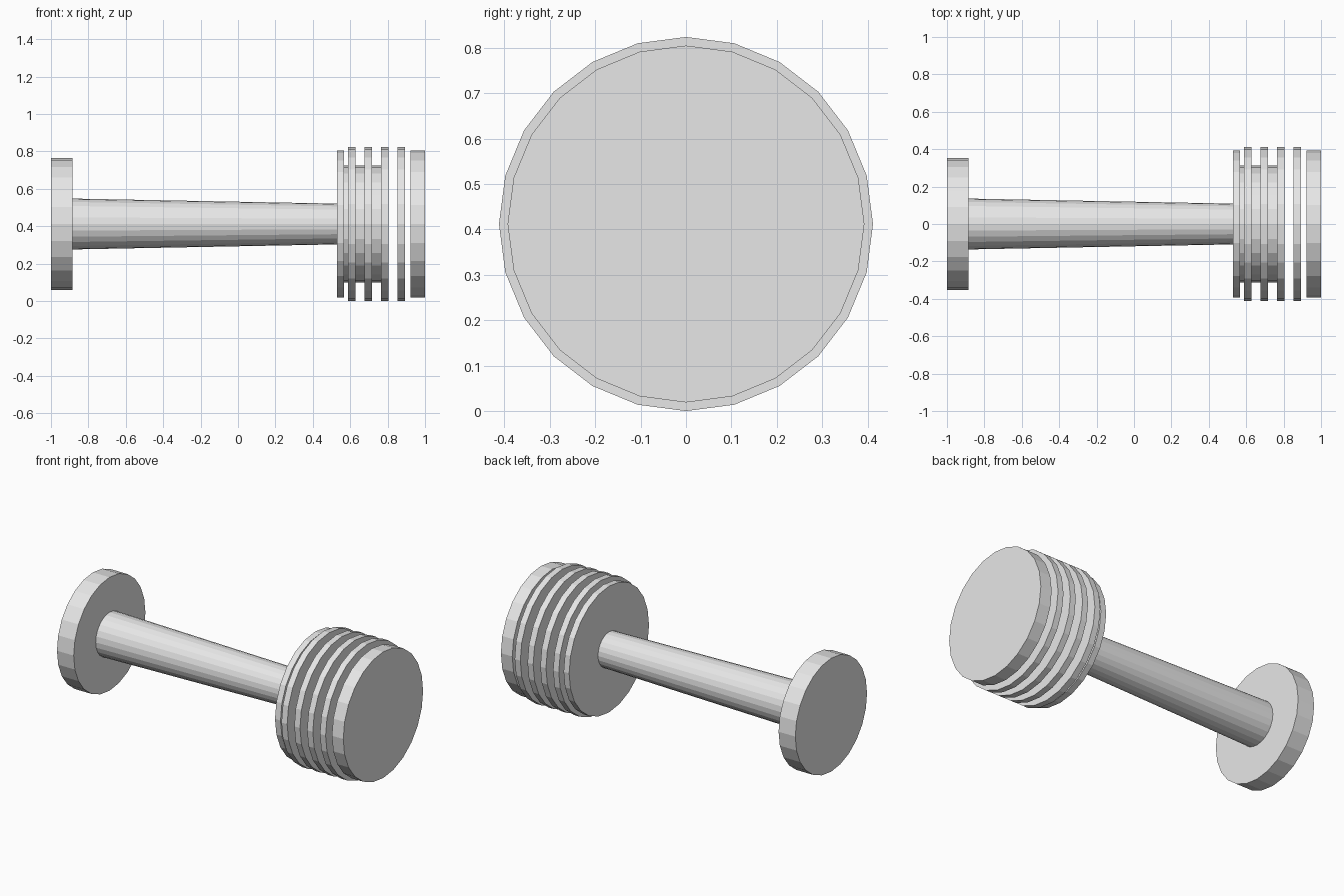
import bpy, bmesh, math
from mathutils import Matrix

if "Cube" in bpy.data.objects:
    bpy.data.objects.remove(bpy.data.objects["Cube"])

AXIS_Z = 0.412
SIDES = 24

grey = bpy.data.materials.new("light grey")
grey.diffuse_color = (0.8, 0.8, 0.8, 1)
grey.use_nodes = True
grey.node_tree.nodes["Principled BSDF"].inputs["Base Color"].default_value = grey.diffuse_color


def turned(name, x0, x1, r0, r1=None):
    """Flat-faced cylinder or cone lying along x from x0 to x1."""
    r1 = r0 if r1 is None else r1
    bm = bmesh.new()
    place = Matrix.Translation(((x0 + x1) / 2, 0, AXIS_Z)) @ Matrix.Rotation(math.pi / 2, 4, 'Y')
    bmesh.ops.create_cone(bm, cap_ends=True, segments=SIDES, radius1=r0, radius2=r1,
                          depth=x1 - x0, matrix=place)
    mesh = bpy.data.meshes.new(name)
    bm.to_mesh(mesh)
    bm.free()
    mesh.materials.append(grey)
    obj = bpy.data.objects.new(name, mesh)
    bpy.context.collection.objects.link(obj)
    return obj


# Narrow end flange and tapered shaft
turned("end_flange", -1.0, -0.885, 0.353)
turned("shaft", -0.885, 0.53, 0.136, 0.109)

# Head: thin collar, inner core, separate ribs and end plate
turned("head_collar", 0.53, 0.568, 0.393)
turned("head_core", 0.568, 0.766, 0.312)
for i in range(4):
    x = 0.588 + i * 0.0883
    turned(f"head_rib_{i + 1}", x, x + 0.039, 0.412)
turned("head_end_plate", 0.922, 1.0, 0.393)
